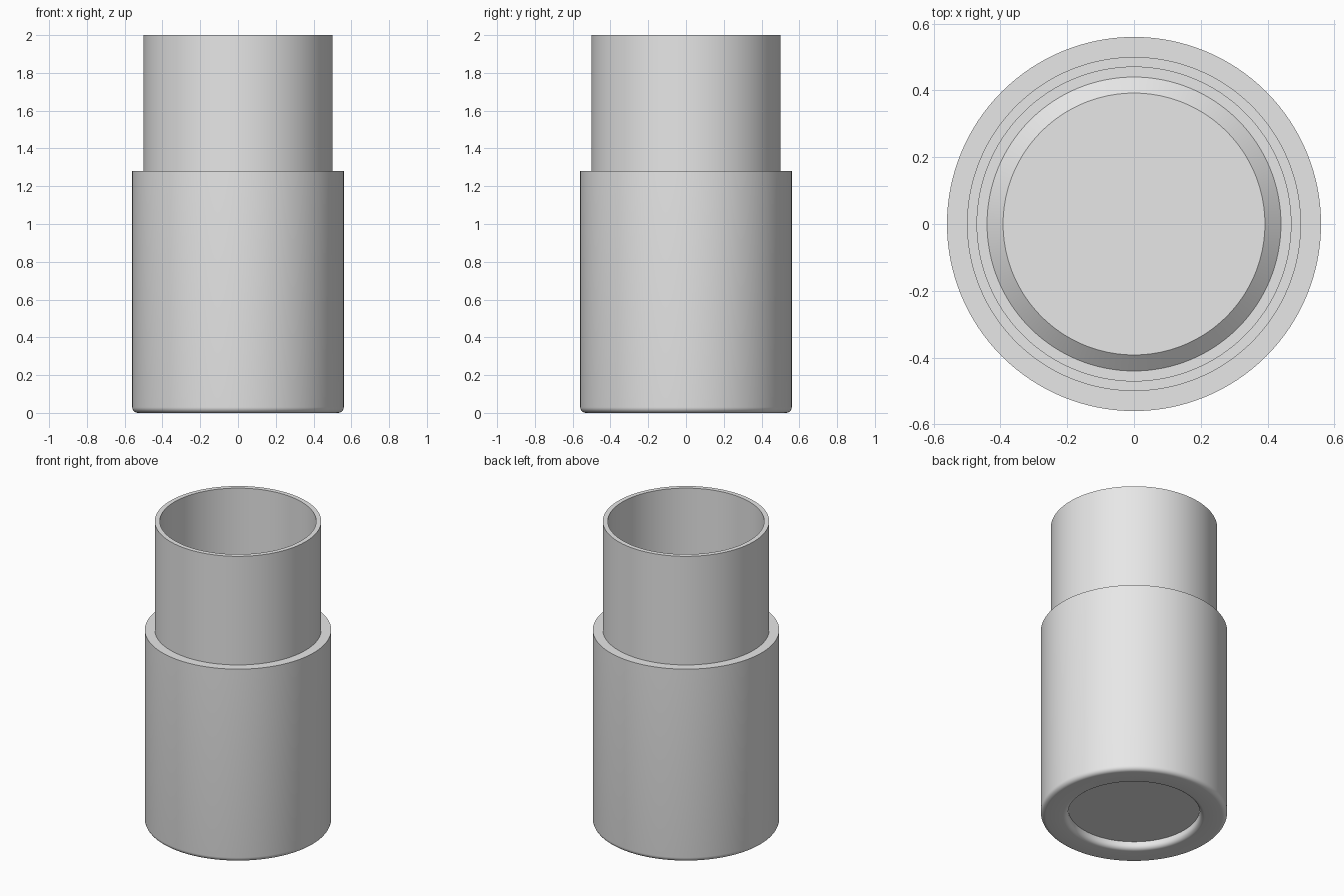
import bpy
import bmesh
import math

cube = bpy.data.objects.get("Cube")
if cube:
    bpy.data.objects.remove(cube, do_unlink=True)

grey = bpy.data.materials.new("light_grey")
grey.use_nodes = True
colour = (0.8, 0.8, 0.8, 1)
grey.diffuse_color = colour
grey.node_tree.nodes["Principled BSDF"].inputs["Base Color"].default_value = colour


def arc(cx, cz, radius, start, end, steps=6):
    """Points (r, z) along a rounded edge, angles in degrees."""
    angles = [math.radians(start + (end - start) * i / steps) for i in range(steps + 1)]
    return [(cx + radius * math.cos(a), cz + radius * math.sin(a)) for a in angles]


def lathe(name, profile, segments=128):
    """Revolve an (r, z) profile around the z axis."""
    bm = bmesh.new()
    verts = [bm.verts.new((r, 0, z)) for r, z in profile]
    edges = [bm.edges.new(pair) for pair in zip(verts, verts[1:])]
    bmesh.ops.spin(bm, geom=verts + edges, cent=(0, 0, 0), axis=(0, 0, 1),
                   angle=math.tau, steps=segments)
    bmesh.ops.remove_doubles(bm, verts=bm.verts, dist=0.0001)
    bmesh.ops.recalc_face_normals(bm, faces=bm.faces)
    mesh = bpy.data.meshes.new(name)
    bm.to_mesh(mesh)
    bm.free()
    mesh.materials.append(grey)
    obj = bpy.data.objects.new(name, mesh)
    bpy.context.collection.objects.link(obj)
    bpy.ops.object.select_all(action='DESELECT')
    obj.select_set(True)
    bpy.context.view_layer.objects.active = obj
    bpy.ops.object.shade_smooth_by_angle(angle=math.radians(35))
    return obj


# Recessed base with rounded edges, body and shoulder
outside = [(0, 0.05), (0.395, 0.05)]
outside += arc(0.425, 0.03, 0.03, 180, 270)
outside += arc(0.53, 0.03, 0.03, -90, 0)
outside += [(0.56, 1.28), (0.5, 1.28)]
# Neck rim, hollow inside and raised floor
inside = [(0.5, 2), (0.47, 2), (0.47, 1.25), (0.53, 1.25), (0.53, 0.04),
          (0.44, 0.04), (0.392, 0.08), (0, 0.08)]
lathe("stepped_container", outside + inside)
